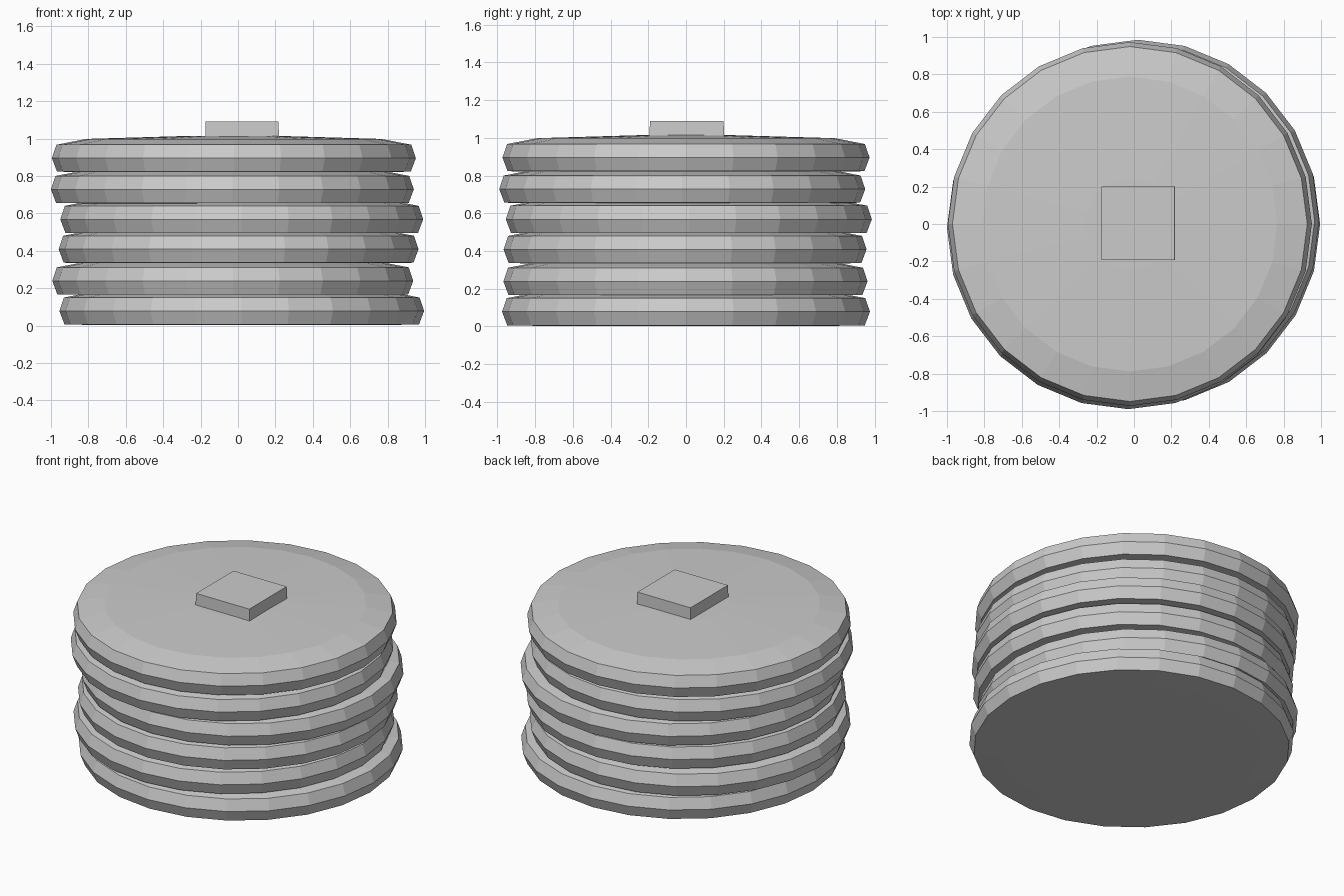
import bpy
import bmesh
from math import sin, cos, tau

cube = bpy.data.objects.get("Cube")
if cube:
    bpy.data.objects.remove(cube, do_unlink=True)

# One plain colour throughout
GREY = (0.6, 0.6, 0.6, 1)
mat = bpy.data.materials.new("plain_grey")
mat.use_nodes = True
mat.diffuse_color = GREY
mat.node_tree.nodes["Principled BSDF"].inputs["Base Color"].default_value = GREY


def finish(name, bm, location):
    bmesh.ops.recalc_face_normals(bm, faces=bm.faces)
    mesh = bpy.data.meshes.new(name)
    bm.to_mesh(mesh)
    bm.free()
    mesh.materials.append(mat)
    obj = bpy.data.objects.new(name, mesh)
    obj.location = location
    bpy.context.collection.objects.link(obj)
    return obj


SIDES = 24


def disc(name, location, radius, profile):
    """Flat-faced round slab from (radius factor, height) rings, capped at both ends."""
    bm = bmesh.new()
    rings = [[bm.verts.new((radius * f * cos(tau * i / SIDES),
                            radius * f * sin(tau * i / SIDES), z))
              for i in range(SIDES)] for f, z in profile]
    for low, high in zip(rings, rings[1:]):
        for i in range(SIDES):
            j = (i + 1) % SIDES
            bm.faces.new((low[i], low[j], high[j], high[i]))
    bm.faces.new(rings[0][::-1])
    bm.faces.new(rings[-1])
    return finish(name, bm, location)


# Stack of slabs: flat base, bulging rim, gently domed top
PROFILE = [(0.8, 0), (0.972, 0.003), (1, 0.075), (0.975, 0.147), (0.81, 0.178), (0.25, 0.194)]
STACK = [  # x, y, z, radius
    (0.02, 0.0, 0.003, 0.975),
    (-0.028, -0.003, 0.164, 0.965),
    (0.003, -0.005, 0.333, 0.962),
    (0.02, 0.015, 0.493, 0.97),
    (-0.03, -0.02, 0.653, 0.97),
    (-0.022, 0.0, 0.82, 0.973),
]
for n, (x, y, z, r) in enumerate(STACK, 1):
    disc(f"slab_{n}", (x, y, z), r, PROFILE)

# Square pat on top, its upper face slightly uneven
bm = bmesh.new()
bmesh.ops.create_cube(bm, size=1)
bmesh.ops.scale(bm, vec=(0.395, 0.395, 0.09), verts=bm.verts)
for v in bm.verts:
    if v.co.z > 0:
        v.co.x *= 0.985
        v.co.y *= 0.99
finish("square_pat", bm, (0.022, 0.004, 1.045))
